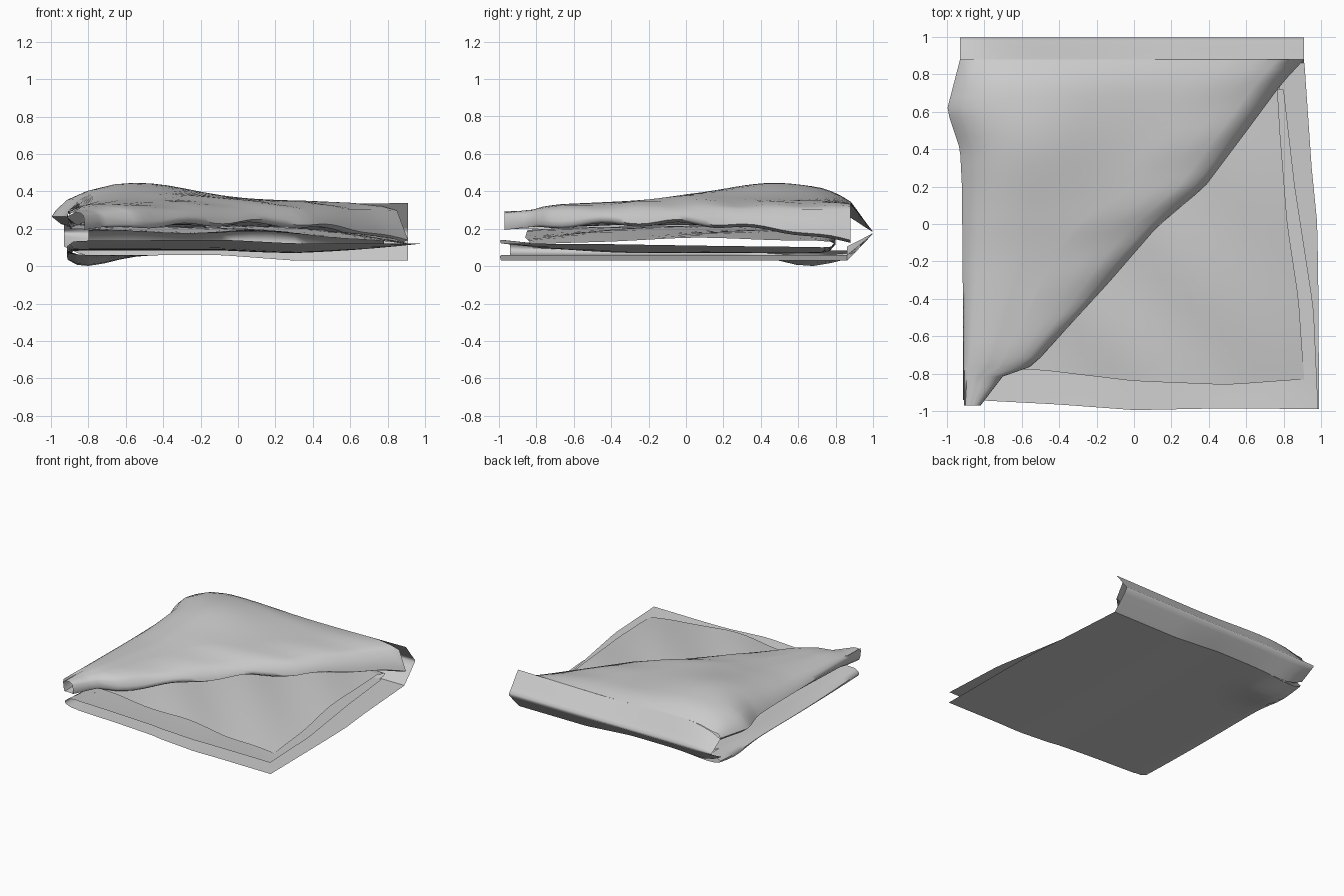
import bpy
import math

cube = bpy.data.objects.get("Cube")
if cube:
    bpy.data.objects.remove(cube, do_unlink=True)

cloth = bpy.data.materials.new("grey_cloth")
cloth.use_nodes = True
cloth.diffuse_color = (0.6, 0.6, 0.6, 1)
cloth.node_tree.nodes["Principled BSDF"].inputs["Base Color"].default_value = (0.6, 0.6, 0.6, 1)


def interp(points, t):
    """Piecewise linear curve through (t, value) points."""
    if t <= points[0][0]:
        return points[0][1]
    for (a, va), (b, vb) in zip(points, points[1:]):
        if t <= b:
            return va + (vb - va) * (t - a) / (b - a)
    return points[-1][1]


def bump(x, y, cx, cy, r):
    return math.exp(-((x - cx) ** 2 + (y - cy) ** 2) / r ** 2)


def loft(name, rows, flip=False):
    """Skin equal-length rows of points into one smooth sheet."""
    n = len(rows[0])
    faces = []
    for i in range(len(rows) - 1):
        for j in range(n - 1):
            a = i * n + j
            quad = (a, a + 1, a + n + 1, a + n)
            faces.append(quad[::-1] if flip else quad)
    mesh = bpy.data.meshes.new(name)
    mesh.from_pydata([p for row in rows for p in row], [], faces)
    mesh.materials.append(cloth)
    mesh.shade_smooth()
    mesh.set_sharp_from_angle(angle=math.radians(70))
    obj = bpy.data.objects.new(name, mesh)
    bpy.context.collection.objects.link(obj)


# Outlines of the folded cloth
RIGHT = [(-1, 0.99), (-0.3, 0.985), (0, 0.98), (0.3, 0.95), (0.88, 0.91)]
FRONT = [(-0.88, -0.94), (-0.4, -0.965), (0, -0.995), (0.5, -0.985), (1, -0.99)]
SECOND_RIGHT = [(-1, 0.985), (-0.45, 0.96), (0.2, 0.86), (0.72, 0.8)]
INNER_RIGHT = [(-0.83, 0.91), (-0.4, 0.88), (0, 0.82), (0.5, 0.78), (0.85, 0.76)]
INNER_FRONT = [(-0.88, -0.77), (-0.5, -0.78), (0, -0.84), (0.5, -0.86), (0.91, -0.83)]
LEFT = [(-0.97, -0.91), (0.2, -0.92), (0.4, -0.93), (0.61, -1.0), (0.88, -0.93)]
DIAGONAL = [(-0.97, -0.82), (-0.8, -0.69), (-0.76, -0.54), (-0.56, -0.36), (-0.32, -0.14),
            (-0.02, 0.12), (0.2, 0.38), (0.48, 0.59), (0.75, 0.79), (0.88, 0.91)]


def sheet(name, height, right, front, back, flip=False, left=-0.8, n=20):
    rows = []
    for i in range(n + 1):
        row = []
        for j in range(n + 1):
            x0 = left + (right[0][1] - left) * j / n
            yf = interp(front, x0)
            y = yf + (back - yf) * i / n
            x = left + (interp(right, y) - left) * j / n
            row.append((x, y, height(x, y)))
        rows.append(row)
    loft(name, rows, flip)


# Lower stack: three flat layers, the upper ones lifting at their rims
def lift(x):
    return min(1, max(0, (0.3 - x) / 0.4))


def bottom_z(x, y):
    return 0.03 + 0.03 * lift(x) - 0.06 * bump(x, y, -0.82, 0.66, 0.2)


def second_z(x, y):
    return 0.065 + 0.02 * lift(x) + 0.058 * max(x, -y, 0) ** 2


def third_z(x, y):
    return (0.205 - 0.085 * max(x, 0) ** 2 - 0.03 * max(-y, 0) ** 2 - 0.04 * max(y, 0) ** 2
            + 0.012 * math.sin(8 * (x + y) + 1) * (1 - x * x))


sheet("bottom_sheet", bottom_z, RIGHT, FRONT, 0.86, True)
sheet("second_sheet", second_z, SECOND_RIGHT, FRONT, 0.72)
sheet("third_sheet", third_z, INNER_RIGHT, INNER_FRONT, 0.72)

# Side fold joining the bottom and second layers: x, and mix between them
SIDE_FOLD = [(-0.8, 1), (-0.88, 0.95), (-0.915, 0.6), (-0.91, 0.3), (-0.86, 0.05), (-0.8, 0)]
rows = []
for i in range(21):
    y = -0.94 + 1.8 * i / 20
    rows.append([(x, y, bottom_z(x, y) + (second_z(x, y) - bottom_z(x, y)) * m) for x, m in SIDE_FOLD])
loft("lower_side_fold", rows, True)

# Inner back fold joining the second and third layers
INNER_FOLD = [(0.72, 1), (0.77, 0.9), (0.8, 0.5), (0.77, 0.1), (0.72, 0)]
rows = []
for y, m in INNER_FOLD:
    xs = [-0.8 + 1.58 * j / 20 for j in range(21)]
    rows.append([(x, y, second_z(x, 0.72) + (third_z(x, 0.72) - second_z(x, 0.72)) * m) for x in xs])
loft("inner_back_fold", rows)


# Upper flap, doubled under along the diagonal and rolled at its side edge
def flap_z(x, y):
    back_drop = max(0, y - 0.7) ** 2 * (1 - x)
    return (0.35 + 0.01 * y + 0.04 * min(y, 0) - 0.02 * x + 0.08 * bump(x, y, -0.52, 0.47, 0.38)
            + 0.012 * bump(x, y, -0.3, 0, 0.25) - back_drop)


SIDE_ROLL = [(0.15, 0.2), (0.05, 0.225), (0, 0.265), (0.02, 0.295)]
EDGE_ROLL = [(0.01, 0.06), (0, 0.035), (0.04, 0.02)]
flap_rows = []
for i in range(37):
    y = -0.97 + 1.85 * i / 36
    xl, xd = interp(LEFT, y), interp(DIAGONAL, y)
    s = min(1, (xd - xl) / 0.9)
    full = min(1, 0.5 + s)

    def top(x, drop):
        return (x, y, 0.24 + (flap_z(x, y) - 0.24) * full * drop)

    row = [(xl + dx * s, y, z) for dx, z in SIDE_ROLL]
    row += [top(xl + 0.08 * s, 0.72), top(xl + 0.18 * s, 0.93)]
    a, b = xl + 0.3 * s, xd - 0.4 * s
    row += [top(a + (b - a) * k / 9, 1) for k in range(10)]
    pucker = 0.05 * math.sin(17 * y)
    row += [top(xd - 0.25 * s, 0.94 + pucker * s), top(xd - 0.14 * s, 0.8 + pucker * s),
            top(xd - 0.06 * s, 0.6)]
    row += [(xd - dx * s, y, third_z(xd, y) + dz) for dx, dz in EDGE_ROLL]
    a, b = xd - 0.12 * s, xl + 0.08 * s
    under = [a + (b - a) * k / 8 for k in range(9)]
    row += [(x, y, third_z(x, y) + 0.025) for x in under]
    flap_rows.append(row)
loft("diagonal_flap", flap_rows)

# Rolled back fold, joining the flap to the bottom sheet
ROLL = [(0.88, 1), (0.91, 0.76), (0.95, 0.42), (0.98, 0.18), (0.996, 0.06), (0.996, -0.06),
        (0.97, -0.25), (0.92, -0.6), (0.86, -1)]
END = [(-0.93, 0.55), (-0.85, 0.8), (-0.75, 0.95), (-0.63, 1), (0.91, 1)]
rows = []
for y, f in ROLL:
    row = []
    for j in range(25):
        x = -0.93 + 1.84 * j / 24
        reach = flap_z(x, 0.88) - 0.18 if f > 0 else 0.18 - bottom_z(x, 0.86)
        row.append((x, y, 0.18 + reach * f * interp(END, x)))
    rows.append(row)
loft("back_roll", rows)
